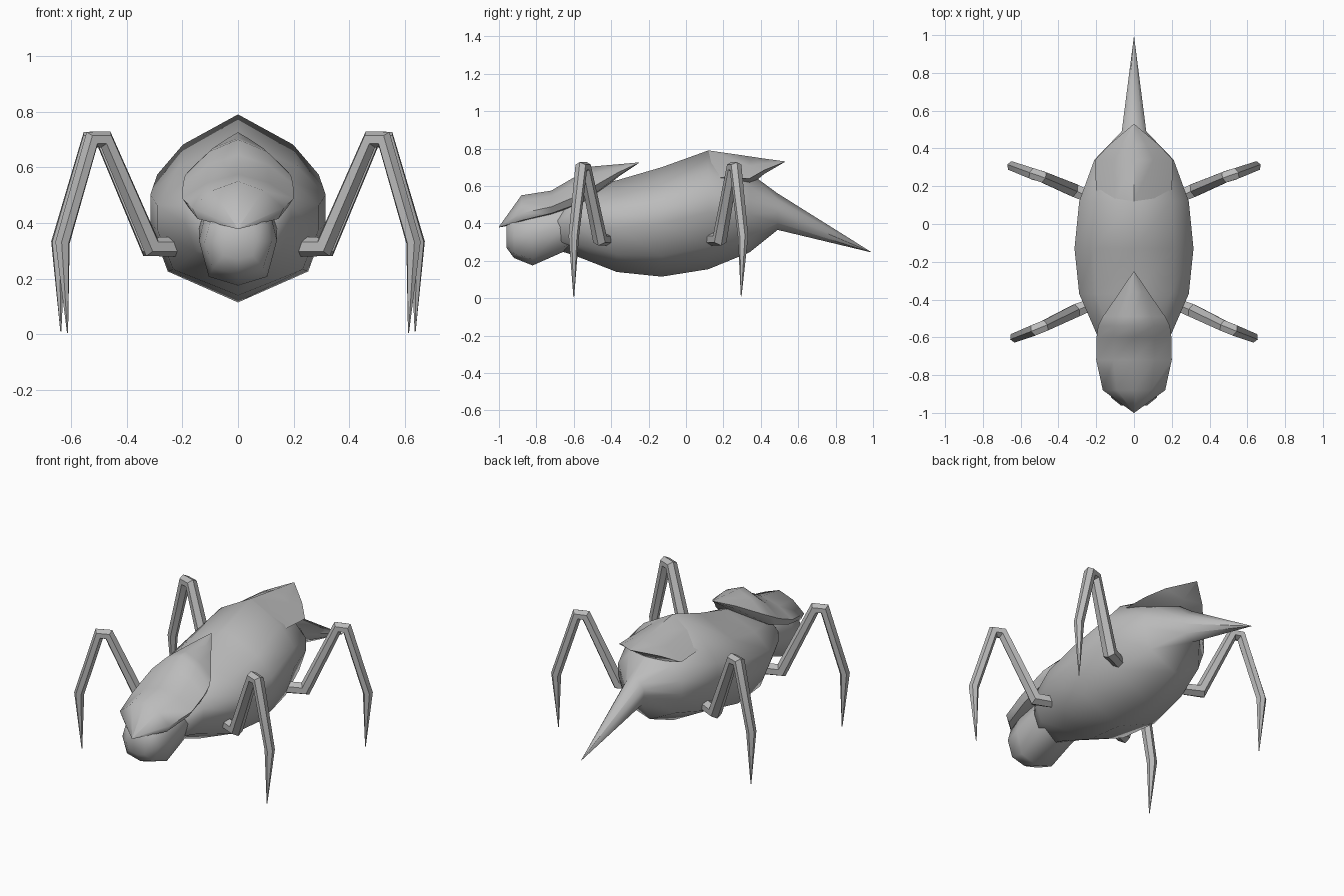
import bpy, bmesh, math
from mathutils import Vector

if "Cube" in bpy.data.objects:
    bpy.data.objects.remove(bpy.data.objects["Cube"], do_unlink=True)

GREY = (0.5, 0.5, 0.5, 1)
mat = bpy.data.materials.new("plain grey")
mat.use_nodes = True
mat.diffuse_color = GREY
mat.node_tree.nodes["Principled BSDF"].inputs["Base Color"].default_value = GREY


def finish(name, bm, angle):
    bmesh.ops.remove_doubles(bm, verts=bm.verts, dist=0.0005)
    bmesh.ops.recalc_face_normals(bm, faces=bm.faces)
    mesh = bpy.data.meshes.new(name)
    bm.to_mesh(mesh)
    bm.free()
    mesh.materials.append(mat)
    obj = bpy.data.objects.new(name, mesh)
    bpy.context.collection.objects.link(obj)
    bpy.ops.object.select_all(action="DESELECT")
    obj.select_set(True)
    bpy.context.view_layer.objects.active = obj
    bpy.ops.object.shade_smooth_by_angle(angle=math.radians(angle))
    return obj


def skin(name, rings, angle=60):
    """Join closed rings of points into a capped skin."""
    bm = bmesh.new()
    loops = [[bm.verts.new(p) for p in ring] for ring in rings]
    for a, b in zip(loops, loops[1:]):
        for i in range(len(a)):
            j = (i + 1) % len(a)
            bm.faces.new((a[i], a[j], b[j], b[i]))
    bm.faces.new(loops[0])
    bm.faces.new(loops[-1])
    return finish(name, bm, angle)


def loft(name, stations, profile, angle=60):
    """Scale a mirrored half profile to each (y, half width, top, bottom)."""
    full = profile + [(-x, z) for x, z in profile[-2:0:-1]]
    rings = [[(x * w, y, lo + z * (hi - lo)) for x, z in full]
             for y, w, hi, lo in stations]
    return skin(name, rings, angle)


# Body tapering into the tail
loft("body_and_tail", [
    (-0.70, 0.12, 0.48, 0.26), (-0.60, 0.19, 0.58, 0.23),
    (-0.37, 0.29, 0.63, 0.14), (-0.13, 0.315, 0.70, 0.115),
    (0.12, 0.29, 0.79, 0.155), (0.34, 0.21, 0.67, 0.245),
    (0.49, 0.065, 0.56, 0.365), (0.99, 0.001, 0.247, 0.245)],
    [(0, 1), (0.68, 0.83), (1, 0.66), (1, 0.48), (0.8, 0.19), (0, 0)], 80)

# Head under the hood
loft("head", [
    (-0.50, 0.13, 0.52, 0.29), (-0.65, 0.14, 0.52, 0.25),
    (-0.82, 0.14, 0.50, 0.175), (-0.92, 0.12, 0.45, 0.215),
    (-0.96, 0.07, 0.40, 0.27)],
    [(0, 1), (0.8, 0.85), (1, 0.5), (0.75, 0.1), (0, 0)])

# Hood over the head, ending in a backward point
loft("head_hood", [
    (-1.0, 0.001, 0.382, 0.378), (-0.88, 0.165, 0.55, 0.40),
    (-0.72, 0.20, 0.575, 0.44), (-0.60, 0.198, 0.645, 0.48),
    (-0.54, 0.19, 0.70, 0.50), (-0.49, 0.165, 0.705, 0.54),
    (-0.36, 0.075, 0.716, 0.65), (-0.25, 0.001, 0.726, 0.724)],
    [(0, 1), (0.55, 0.78), (1, 0.36), (0.88, 0.1), (0, 0)], 50)

# Crest running off the back in a point
loft("back_crest", [
    (0.12, 0.20, 0.79, 0.60), (0.34, 0.205, 0.758, 0.60),
    (0.42, 0.13, 0.746, 0.665), (0.53, 0.001, 0.731, 0.729)],
    [(0, 1), (0.5, 0.68), (1, 0.25), (0, 0)], 50)


# Legs: path points are (x, y, z, radius)
def leg(name, path, side):
    pts = [Vector((x * side, y, z)) for x, y, z, r in path]
    across = (pts[-2] - pts[0]).cross(Vector((0, 0, 1))).normalized()
    rings = []
    for i, p in enumerate(pts):
        before = pts[max(i - 1, 0)]
        after = pts[min(i + 1, len(pts) - 1)]
        into = (p - before).normalized()
        out = (after - p).normalized()
        along = (into + out).normalized()
        up = along.cross(across).normalized()
        r = path[i][3]
        rings.append([p + across * r * math.cos(a) + up * r * math.sin(a)
                      for a in (math.tau * (k + 0.5) / 6 for k in range(6))])
    return skin(name, rings, 50)


front_path = [(0.21, -0.42, 0.315, 0.035), (0.31, -0.46, 0.315, 0.04),
              (0.475, -0.54, 0.70, 0.034), (0.525, -0.56, 0.70, 0.034),
              (0.63, -0.60, 0.33, 0.028), (0.612, -0.60, 0.005, 0.002)]
rear_path = [(0.21, 0.13, 0.315, 0.035), (0.32, 0.18, 0.315, 0.04),
             (0.485, 0.25, 0.70, 0.034), (0.535, 0.265, 0.70, 0.034),
             (0.645, 0.305, 0.33, 0.028), (0.636, 0.295, 0.01, 0.002)]
for label, side in (("left", 1), ("right", -1)):
    leg("front_leg_" + label, front_path, side)
    leg("rear_leg_" + label, rear_path, side)
